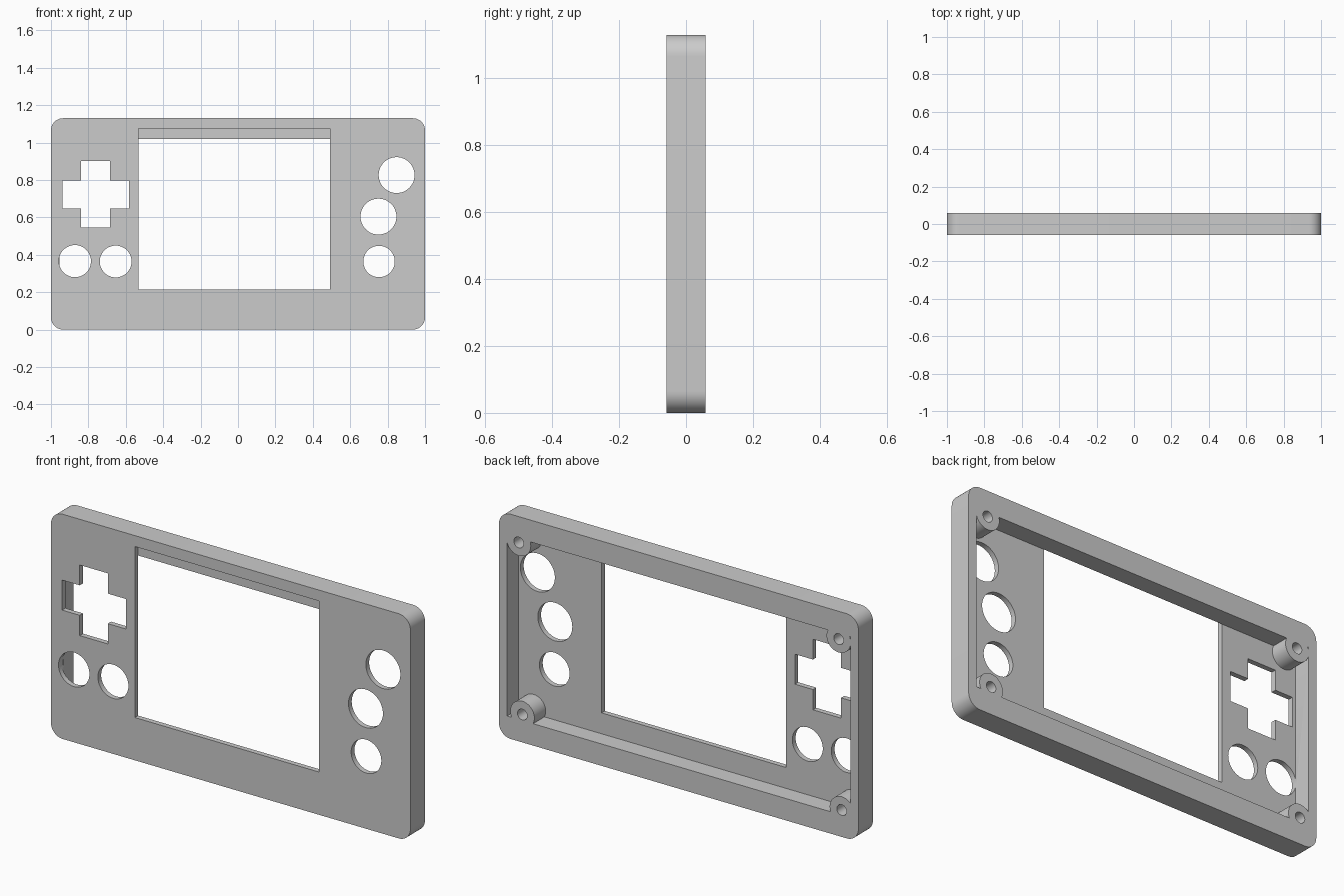
import bpy, bmesh, math

if "Cube" in bpy.data.objects:
    bpy.data.objects.remove(bpy.data.objects["Cube"])

HALF = 0.058          # half of the depth
PLATE = -0.032        # inner face of the front plate
H = 1.13


def prism(name, pts, y0, y1):
    """Extrude an (x, z) outline along y."""
    bm = bmesh.new()
    face = bm.faces.new([bm.verts.new((x, y0, z)) for x, z in pts])
    top = bmesh.ops.extrude_face_region(bm, geom=[face])["geom"]
    for v in top:
        if isinstance(v, bmesh.types.BMVert):
            v.co.y = y1
    bmesh.ops.recalc_face_normals(bm, faces=bm.faces)
    mesh = bpy.data.meshes.new(name)
    bm.to_mesh(mesh)
    bm.free()
    ob = bpy.data.objects.new(name, mesh)
    bpy.context.collection.objects.link(ob)
    return ob


def rect(x0, x1, z0, z1):
    return [(x0, z0), (x1, z0), (x1, z1), (x0, z1)]


def circle(x, z, r, n=48):
    return [(x + r * math.cos(2 * math.pi * i / n),
             z + r * math.sin(2 * math.pi * i / n)) for i in range(n)]


def rounded(x0, x1, z0, z1, r, n=10):
    pts = []
    for k, (cx, cz) in enumerate(rect(x0 + r, x1 - r, z0 + r, z1 - r)):
        for i in range(n + 1):
            a = math.pi * (1 + k / 2) + math.pi / 2 * i / n
            pts.append((cx + r * math.cos(a), cz + r * math.sin(a)))
    return pts


def cut(target, cutter):
    """Subtract the cutter from the target, then discard it."""
    mod = target.modifiers.new("cut", "BOOLEAN")
    mod.operation = "DIFFERENCE"
    mod.solver = "EXACT"
    mod.object = cutter
    bpy.context.view_layer.objects.active = target
    bpy.ops.object.modifier_apply(modifier=mod.name)
    bpy.data.objects.remove(cutter)


# Outer shell
shell = prism("console_front_shell", rounded(-1, 1, 0, H, 0.065), -HALF, HALF)

# Rear cavity, leaving a screw boss standing in each corner
bosses = [(0.89, 1.0), (-0.89, 0.99), (0.87, 0.14), (-0.907, 0.135)]
cavity = prism("cavity", rect(-0.955, 0.955, 0.11, 1.02), PLATE, 0.2)
for x, z in bosses:
    cut(cavity, prism("boss", circle(x, z, 0.067), -0.1, 0.3))
cut(shell, cavity)

# Blind screw holes
for x, z in bosses:
    cut(shell, prism("screw_hole", circle(x, z, 0.027, 32), PLATE + 0.005, 0.2))

# Screen window, cut only through the front plate
cut(shell, prism("window", rect(-0.533, 0.492, 0.215, 1.075), -0.2, PLATE))

# Direction pad opening
xs, zs = (-0.938, -0.84, -0.684, -0.583), (0.545, 0.647, 0.798, 0.90)
cross = [(xs[1], zs[0]), (xs[2], zs[0]), (xs[2], zs[1]), (xs[3], zs[1]),
         (xs[3], zs[2]), (xs[2], zs[2]), (xs[2], zs[3]), (xs[1], zs[3]),
         (xs[1], zs[2]), (xs[0], zs[2]), (xs[0], zs[1]), (xs[1], zs[1])]
cut(shell, prism("pad_opening", cross, -0.2, PLATE + 0.01))

# Round button openings
for x, z, r in [(-0.872, 0.366, 0.086), (-0.654, 0.364, 0.085),
                (0.848, 0.826, 0.096), (0.751, 0.604, 0.096),
                (0.754, 0.364, 0.084)]:
    cut(shell, prism("button_opening", circle(x, z, r), -0.2, PLATE + 0.01))

# Smooth the curved walls, keep edges sharp
shell.select_set(True)
bpy.context.view_layer.objects.active = shell
bpy.ops.object.shade_smooth_by_angle(angle=math.radians(30))
